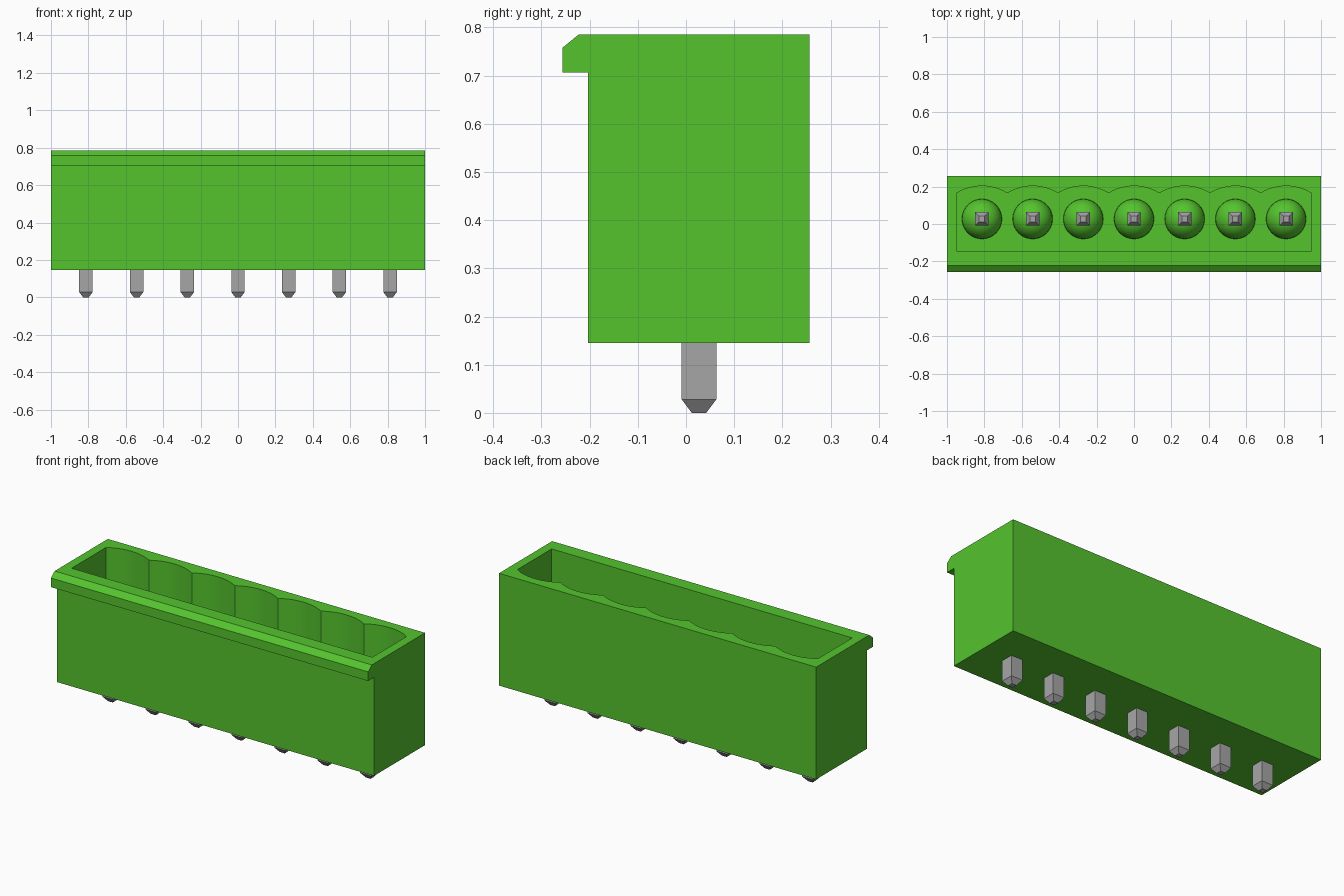
import bpy
import bmesh
import math
from mathutils import Matrix, Vector

if "Cube" in bpy.data.objects:
    bpy.data.objects.remove(bpy.data.objects["Cube"], do_unlink=True)

COUNT, PITCH = 7, 0.271
PIN_Y = 0.027
BOTTOM, TOP, FLOOR = 0.145, 0.785, 0.32
PIN_XS = [(i - (COUNT - 1) / 2) * PITCH for i in range(COUNT)]


def make_material(name, color):
    mat = bpy.data.materials.new(name)
    mat.use_nodes = True
    mat.diffuse_color = color
    mat.node_tree.nodes["Principled BSDF"].inputs["Base Color"].default_value = color
    return mat


green = make_material("green plastic", (0.09, 0.55, 0.027, 1))
metal = make_material("grey metal", (0.38, 0.38, 0.38, 1))


def add_object(name, bm, mat):
    bmesh.ops.recalc_face_normals(bm, faces=bm.faces)
    mesh = bpy.data.meshes.new(name)
    bm.to_mesh(mesh)
    bm.free()
    mesh.materials.append(mat)
    obj = bpy.data.objects.new(name, mesh)
    bpy.context.collection.objects.link(obj)
    return obj


def select_only(obj):
    bpy.ops.object.select_all(action='DESELECT')
    obj.select_set(True)
    bpy.context.view_layer.objects.active = obj


def prism(name, points, offset, mat):
    """Extrude a closed outline along an offset."""
    bm = bmesh.new()
    face = bm.faces.new([bm.verts.new(p) for p in points])
    extruded = bmesh.ops.extrude_face_region(bm, geom=[face])["geom"]
    verts = [g for g in extruded if isinstance(g, bmesh.types.BMVert)]
    bmesh.ops.translate(bm, verts=verts, vec=Vector(offset))
    return add_object(name, bm, mat)


# Housing: side profile with the chamfered latch lip along the front
profile = [(-0.203, BOTTOM), (0.256, BOTTOM), (0.256, TOP), (-0.223, TOP),
           (-0.256, 0.758), (-0.256, 0.706), (-0.203, 0.706)]
housing = prism("housing", [(-1, y, z) for y, z in profile], (2, 0, 0), green)

# Socket cutter: straight front wall, one shallow scallop per pin at the back
FRONT, CUSP, APEX, END = -0.144, 0.165, 0.203, 0.948
half, sag = PITCH / 2, APEX - CUSP
radius = (half ** 2 + sag ** 2) / (2 * sag)
outline = [(END, FRONT), (END, CUSP)]
STEPS = 12
for x in reversed(PIN_XS):
    for k in range(STEPS):
        dx = half * (1 - 2 * k / STEPS)
        outline.append((x + dx, APEX - radius + math.sqrt(radius ** 2 - dx ** 2)))
outline[2] = (END - 0.004, CUSP)
outline += [(-END, CUSP), (-END, FRONT)]
cutter = prism("socket_cutter", [(x, y, FLOOR) for x, y in outline],
               (0, 0, TOP - FLOOR + 0.1), green)
cutter.hide_render = True

cut = housing.modifiers.new("socket", 'BOOLEAN')
cut.operation = 'DIFFERENCE'
cut.solver = 'EXACT'
cut.object = cutter
select_only(housing)
bpy.ops.object.modifier_apply(modifier=cut.name)
bpy.data.objects.remove(cutter, do_unlink=True)
bpy.ops.object.shade_smooth_by_angle(angle=math.radians(20))


# Domed collar around each pin on the socket floor
def add_collar(index, x):
    bm = bmesh.new()
    bmesh.ops.create_uvsphere(bm, u_segments=32, v_segments=16, radius=0.107)
    low = [v for v in bm.verts if v.co.z < -0.001]
    bmesh.ops.delete(bm, geom=low, context='VERTS')
    bmesh.ops.translate(bm, verts=bm.verts, vec=(x, PIN_Y, FLOOR))
    obj = add_object(f"pin_collar_{index}", bm, green)
    select_only(obj)
    bpy.ops.object.shade_smooth_by_angle(angle=math.radians(30))


# Square pin tapered at both ends
def add_pin(index, x, top=0.64, width=0.036, tip=0.015, taper=0.028):
    bm = bmesh.new()
    rings = []
    for z, r in [(0, tip), (taper, width), (top - taper, width), (top, tip)]:
        corners = [(-r, -r), (r, -r), (r, r), (-r, r)]
        rings.append([bm.verts.new((x + a, PIN_Y + b, z)) for a, b in corners])
    for lower, upper in zip(rings, rings[1:]):
        for i in range(4):
            j = (i + 1) % 4
            bm.faces.new((lower[i], lower[j], upper[j], upper[i]))
    bm.faces.new(rings[0])
    bm.faces.new(rings[-1])
    add_object(f"pin_{index}", bm, metal)


for number, px in enumerate(PIN_XS, 1):
    add_collar(number, px)
    add_pin(number, px)
